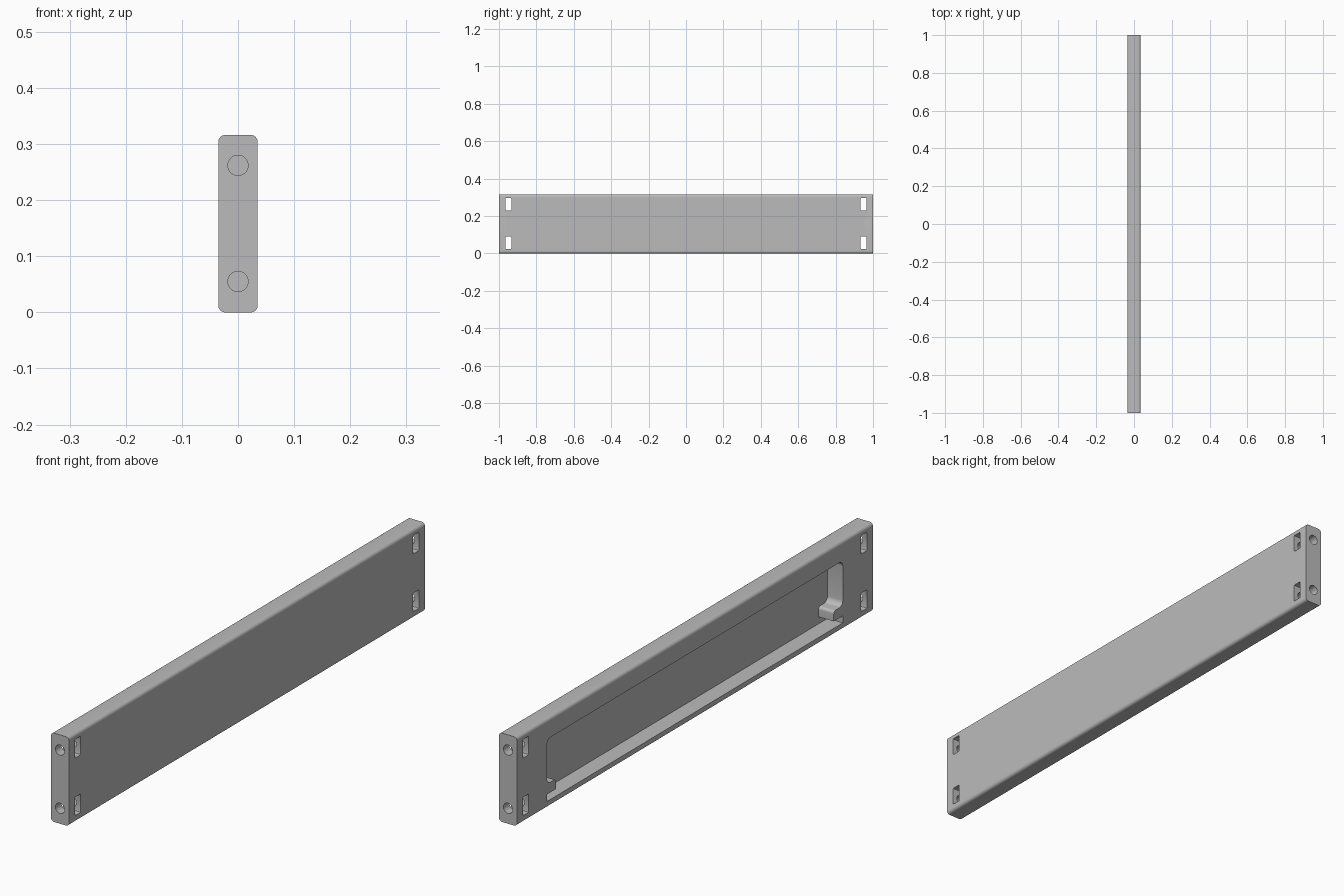
import bpy, bmesh, math

if "Cube" in bpy.data.objects:
    bpy.data.objects.remove(bpy.data.objects["Cube"])

L, T, H = 1.0, 0.035, 0.316       # half length, half thickness, height


def arc(cy, cz, r, a0, a1, n=6):
    """Points on an arc, angles in degrees."""
    return [(cy + r * math.cos(math.radians(a0 + (a1 - a0) * i / n)),
             cz + r * math.sin(math.radians(a0 + (a1 - a0) * i / n))) for i in range(n + 1)]


def prism(name, pts, start, end, axis):
    """Extrude a closed 2D outline along x (pts are y,z) or y (pts are x,z)."""
    bm = bmesh.new()
    place = (lambda p, d: (d, p[0], p[1])) if axis == 'x' else (lambda p, d: (p[0], d, p[1]))
    face = bm.faces.new([bm.verts.new(place(p, start)) for p in pts])
    new = bmesh.ops.extrude_face_region(bm, geom=[face])['geom']
    step = place((0, 0), end - start)
    bmesh.ops.translate(bm, vec=step, verts=[v for v in new if isinstance(v, bmesh.types.BMVert)])
    bmesh.ops.recalc_face_normals(bm, faces=bm.faces)
    mesh = bpy.data.meshes.new(name)
    bm.to_mesh(mesh)
    bm.free()
    ob = bpy.data.objects.new(name, mesh)
    bpy.context.collection.objects.link(ob)
    return ob


def rounded_rect(x0, x1, z0, z1, r, n=6):
    return (arc(x1 - r, z0 + r, r, -90, 0, n) + arc(x1 - r, z1 - r, r, 0, 90, n)
            + arc(x0 + r, z1 - r, r, 90, 180, n) + arc(x0 + r, z0 + r, r, 180, 270, n))


# Panel with rounded long edges
panel = prism("panel", rounded_rect(-T, T, 0, H, 0.012), -L, L, 'y')

grey = bpy.data.materials.new("grey")
grey.diffuse_color = (0.5, 0.5, 0.5, 1)
grey.use_nodes = True
grey.node_tree.nodes["Principled BSDF"].inputs["Base Color"].default_value = grey.diffuse_color
panel.data.materials.append(grey)

cutters = []

# Pocket outline: rounded top corners and a filleted tab near the floor at each end
half = ([(0.831, 0.024), (0.831, 0.049), (0.78, 0.049)]
        + arc(0.79, 0.075, 0.01, 180, 90)
        + arc(0.811, 0.105, 0.02, -90, 0)
        + arc(0.811, 0.225, 0.02, 0, 90))
outline = half + [(-y, z) for y, z in reversed(half)]
cutters.append(prism("pocket_cutter", outline, -T - 0.02, 0.025, 'x'))

# Nut slots through the panel and bolt holes in the ends
for side in (-1, 1):
    for slot_z, hole_z in ((0.0575, 0.055), (0.2625, 0.262)):
        y = side * 0.95
        cutters.append(prism("slot_cutter", rounded_rect(y - 0.016, y + 0.016, slot_z - 0.033,
                                                         slot_z + 0.033, 0.003, 2), -0.1, 0.1, 'x'))
        cutters.append(prism("bolt_hole_cutter", arc(0, hole_z, 0.018, 0, 360, 32)[:-1],
                             side * 0.89, side * 1.1, 'y'))

for c in cutters:
    c.hide_render = True
    c.hide_set(True)
    mod = panel.modifiers.new(c.name, 'BOOLEAN')
    mod.operation, mod.solver, mod.object = 'DIFFERENCE', 'EXACT', c

# Apply the cuts, then smooth the curved parts
bpy.context.view_layer.objects.active = panel
panel.select_set(True)
for name in [m.name for m in panel.modifiers]:
    bpy.ops.object.modifier_apply(modifier=name)
for c in cutters:
    bpy.data.objects.remove(c)
bpy.ops.object.shade_smooth_by_angle(angle=math.radians(30))
